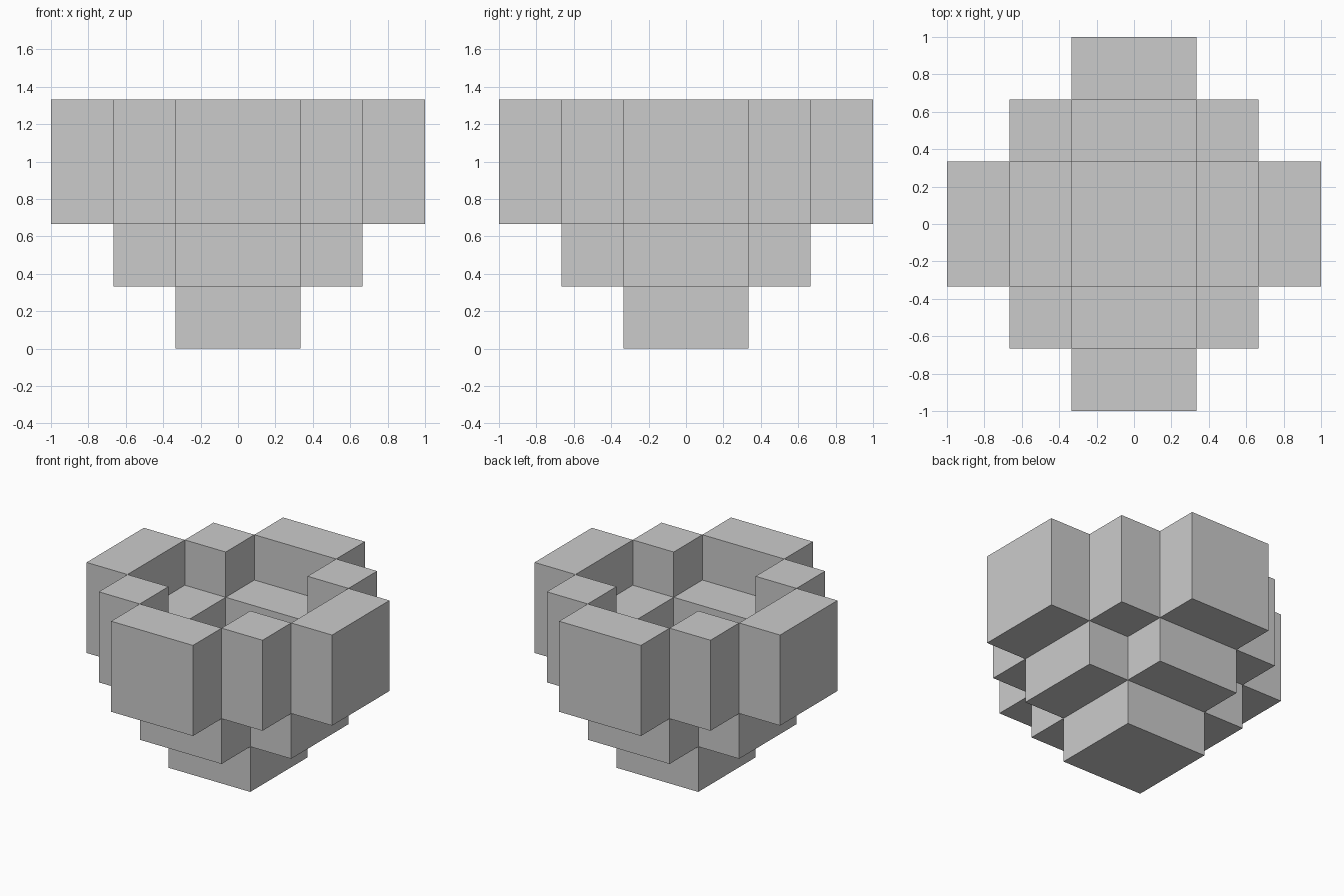
import bpy, bmesh
from mathutils import Vector

if "Cube" in bpy.data.objects:
    bpy.data.objects.remove(bpy.data.objects["Cube"])

S = 1 / 3  # cell size


def block(w, d, layers):
    """Cells of a w x d rectangle centred on the axis, for the given layers."""
    return {(x, y, z) for x in range(-w // 2, w // 2)
            for y in range(-d // 2, d // 2) for z in layers}


def plus(layers):
    return block(4, 2, layers) | block(2, 4, layers)


# Stepped outer ball: foot, cross-shaped step, wide double-height body
cells = block(2, 2, [0]) | plus([1])
cells |= block(6, 2, [2, 3]) | block(4, 4, [2, 3]) | block(2, 6, [2, 3])
# Stepped hollow open at the top
cells -= plus([3]) | block(2, 2, [2])

# Skin only the exposed cell sides
bm = bmesh.new()
for c in cells:
    for axis in range(3):
        for s in (-1, 1):
            n = list(c)
            n[axis] += s
            if tuple(n) in cells:
                continue
            u, v = Vector((0, 0, 0)), Vector((0, 0, 0))
            u[(axis + 1) % 3] = 0.5
            v[(axis + 2) % 3] = 0.5
            mid = Vector(c) + Vector((0.5, 0.5, 0.5))
            mid[axis] += 0.5 * s
            corners = [mid - u - v, mid + u - v, mid + u + v, mid - u + v]
            if s < 0:
                corners.reverse()
            bm.faces.new([bm.verts.new(p * S) for p in corners])
bmesh.ops.remove_doubles(bm, verts=bm.verts, dist=1e-4)
bmesh.ops.dissolve_limit(bm, angle_limit=0.01, verts=bm.verts, edges=bm.edges)

mesh = bpy.data.meshes.new("stepped_bowl")
bm.to_mesh(mesh)
bm.free()
bpy.context.collection.objects.link(bpy.data.objects.new("stepped_bowl", mesh))
